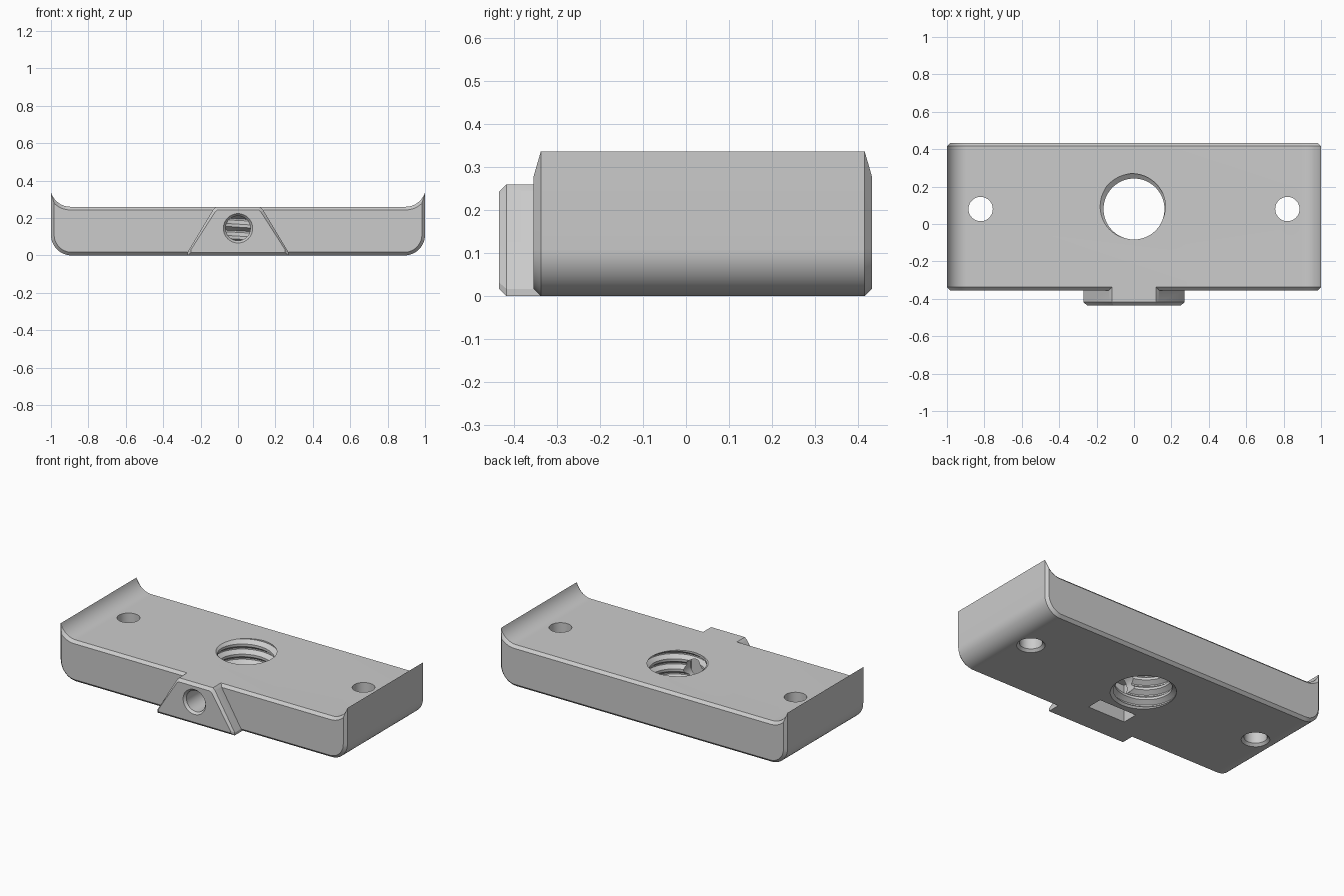
import bpy, bmesh, math
from mathutils import Matrix

if "Cube" in bpy.data.objects:
    bpy.data.objects.remove(bpy.data.objects["Cube"])

grey = bpy.data.materials.new("light_grey")
grey.diffuse_color = (0.6, 0.6, 0.6, 1)
grey.use_nodes = True
grey.node_tree.nodes["Principled BSDF"].inputs["Base Color"].default_value = grey.diffuse_color


def make(name, verts, faces):
    me = bpy.data.meshes.new(name)
    bm = bmesh.new()
    vs = [bm.verts.new(v) for v in verts]
    for f in faces:
        bm.faces.new([vs[i] for i in f])
    bmesh.ops.recalc_face_normals(bm, faces=bm.faces)
    bm.to_mesh(me)
    bm.free()
    me.materials.append(grey)
    ob = bpy.data.objects.new(name, me)
    bpy.context.collection.objects.link(ob)
    return ob


def loft(name, rings):
    """Skin a list of equally long closed rings and cap both ends."""
    n = len(rings[0])
    verts = [p for r in rings for p in r]
    faces = [list(range(n)), list(range(len(verts) - n, len(verts)))]
    for k in range(len(rings) - 1):
        for i in range(n):
            j = (i + 1) % n
            faces.append([k * n + i, k * n + j, (k + 1) * n + j, (k + 1) * n + i])
    return make(name, verts, faces)


def turned(name, profile, matrix, n=48):
    """Round cutter from (radius, height) pairs."""
    rings = [[matrix @ Matrix.Rotation(2 * math.pi * i / n, 4, 'Z') @ Matrix.Translation((r, 0, h))
              for i in range(n)] for r, h in profile]
    return loft(name, [[m.translation for m in ring] for ring in rings])


def boolean(ob, other, op='DIFFERENCE'):
    mod = ob.modifiers.new("cut", 'BOOLEAN')
    mod.object, mod.operation, mod.solver = other, op, 'EXACT'
    bpy.context.view_layer.objects.active = ob
    bpy.ops.object.modifier_apply(modifier=mod.name)
    bpy.data.objects.remove(other)


def body_ring(y, d, n=12):
    """Plate section with round lower corners and flared upper lips, inset by d."""
    half = []
    for i in range(n + 1):
        a = math.radians(-90 + 90 * i / n)
        half.append((0.89 + (0.11 - d) * math.cos(a), 0.11 + (0.11 - d) * math.sin(a)))
    end = math.acos((0.105 - d) / (0.11 + d))
    for i in range(n + 1):
        a = -end + (end - math.pi / 2) * i / n
        half.append((0.895 + (0.11 + d) * math.cos(a), 0.37 + (0.11 + d) * math.sin(a)))
    return [(x, y, z) for x, z in half] + [(-x, y, z) for x, z in reversed(half)]


# Plate with chamfered front and back edges
C = 0.017
plate = loft("mounting_plate", [body_ring(-0.355, C), body_ring(-0.355 + C, 0),
                                body_ring(0.433 - C, 0), body_ring(0.433, C)])

# Tapered front tab
half = [(0.27, 0), (0.27, 0.017), (0.132, 0.247), (0.118, 0.26)]
section = half + [(-x, z) for x, z in reversed(half)]


def tab_ring(y, sx=1, sz=1):
    return [(x * sx, y, 0.13 + (z - 0.13) * sz) for x, z in section]


tab = loft("front_tab", [tab_ring(-0.30), tab_ring(-0.435 + C), tab_ring(-0.435, 0.93, 0.87)])
boolean(plate, tab, 'UNION')

# Side screw holes, countersunk underneath
for s in (-1, 1):
    boolean(plate, turned("side_hole", [(0.1, -0.02), (0.065, 0.015), (0.065, 0.5)],
                          Matrix.Translation((s * 0.82, 0.08, 0))))

# Threaded centre hole: helical cutter
HY, P, N, TURNS = 0.08, 0.064, 64, 8
prof = [(0.0, 0.163), (0.25, 0.163), (0.56, 0.19), (0.69, 0.19)]
m = len(prof)
R = m * TURNS
z0 = 0.26 - (0.62 + 0.33 + 5) * P
verts = []
for j in range(N):
    a = 2 * math.pi * j / N
    for k in range(R + 1):
        f, r = prof[k % m]
        verts.append((r * math.cos(a), HY + r * math.sin(a), z0 + (k // m + f + j / N) * P))


def idx(j, k):
    return j * (R + 1) + k


faces = [[idx(j, k), idx(j + 1, k), idx(j + 1, k + 1), idx(j, k + 1)]
         for j in range(N - 1) for k in range(R)]
faces += [[idx(N - 1, k), idx(0, k + m), idx(0, k + m + 1), idx(N - 1, k + 1)] for k in range(R - m)]
low = [idx(j, 0) for j in range(N)] + [idx(0, k) for k in range(m, 0, -1)]
high = [idx(j, R) for j in range(N)] + [idx(N - 1, k) for k in range(R - 1, R - m - 1, -1)]
for loop, z in ((low, z0 - 0.1), (high, z0 + (TURNS + 2) * P)):
    c = len(verts)
    verts.append((0, HY, z))
    faces += [[c, loop[i], loop[(i + 1) % len(loop)]] for i in range(len(loop))]
boolean(plate, make("thread_cutter", verts, faces))
boolean(plate, turned("centre_countersink", [(0.205, -0.02), (0.155, 0.03)],
                      Matrix.Translation((0, HY, 0))))

# Set-screw hole from the tab into the centre hole
boolean(plate, turned("set_screw_hole", [(0.095, -0.02), (0.066, 0.015), (0.066, 0.5)],
                      Matrix.Translation((0, -0.435, 0.145)) @ Matrix.Rotation(-math.pi / 2, 4, 'X')))

# Nut pocket underneath
boolean(plate, loft("nut_pocket", [[(-0.13, -0.24, z), (0.13, -0.24, z), (0.13, -0.14, z), (-0.13, -0.14, z)]
                                   for z in (-0.05, 0.235)]))

bpy.ops.object.select_all(action='DESELECT')
plate.select_set(True)
bpy.context.view_layer.objects.active = plate
bpy.ops.object.shade_smooth_by_angle(angle=math.radians(25))
